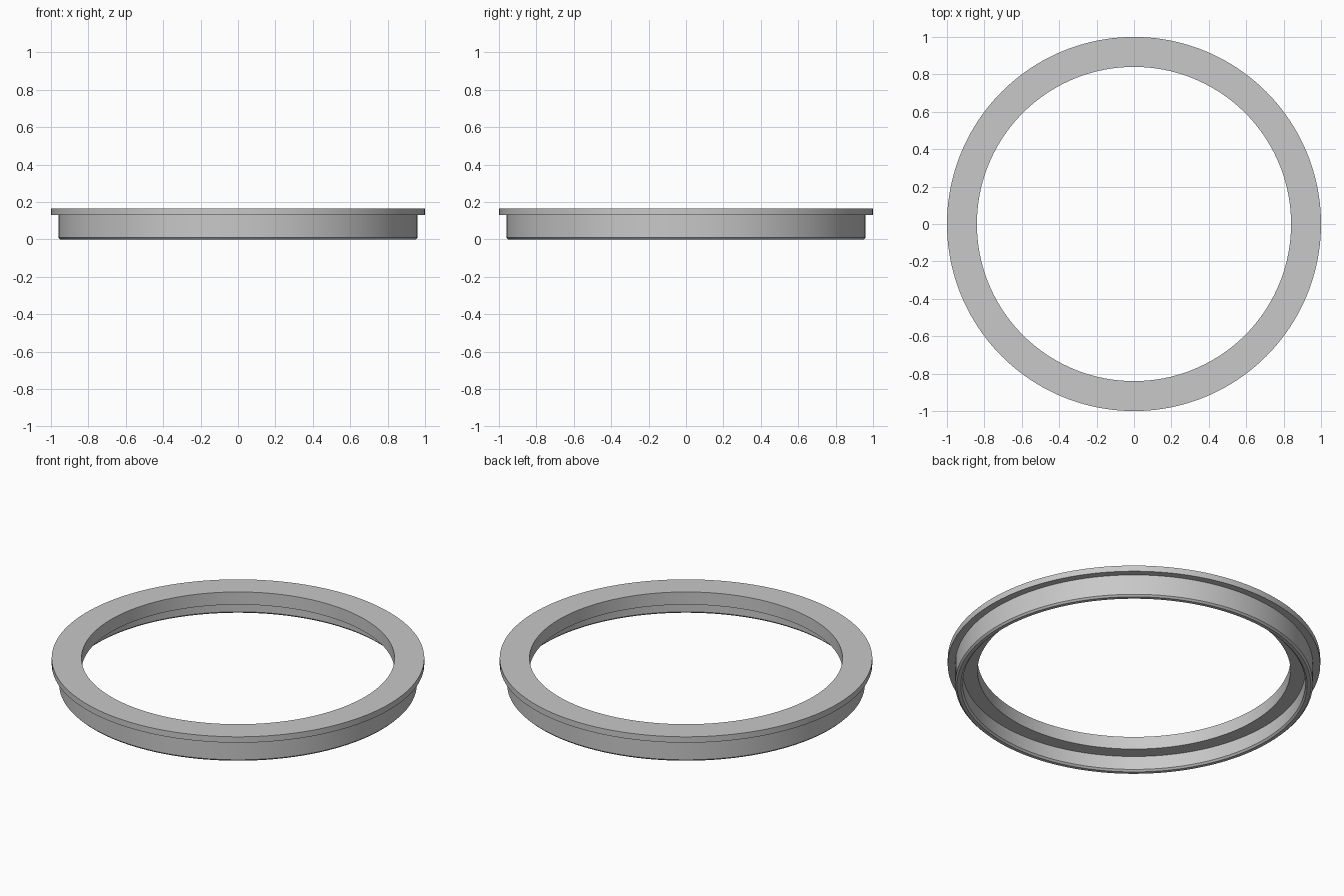
import bpy
import bmesh
import math

SEGMENTS = 160

cube = bpy.data.objects.get("Cube")
if cube:
    bpy.data.objects.remove(cube, do_unlink=True)

grey = bpy.data.materials.new("plain grey")
grey.use_nodes = True
grey.diffuse_color = (0.58, 0.58, 0.58, 1)
grey.node_tree.nodes["Principled BSDF"].inputs["Base Color"].default_value = grey.diffuse_color


def lathe(name, profile, material):
    """Revolve a closed (radius, height) profile around the z axis."""
    bm = bmesh.new()
    rings = []
    for i in range(SEGMENTS):
        a = math.tau * i / SEGMENTS
        rings.append([bm.verts.new((r * math.cos(a), r * math.sin(a), z)) for r, z in profile])
    for i, ring in enumerate(rings):
        following = rings[(i + 1) % SEGMENTS]
        for j in range(len(profile)):
            k = (j + 1) % len(profile)
            bm.faces.new((ring[j], following[j], following[k], ring[k]))
    bmesh.ops.recalc_face_normals(bm, faces=bm.faces)
    mesh = bpy.data.meshes.new(name)
    bm.to_mesh(mesh)
    bm.free()
    mesh.materials.append(material)
    obj = bpy.data.objects.new(name, mesh)
    bpy.context.collection.objects.link(obj)
    bpy.ops.object.select_all(action="DESELECT")
    obj.select_set(True)
    bpy.context.view_layer.objects.active = obj
    bpy.ops.object.shade_smooth_by_angle(angle=math.radians(25))
    return obj


# Flanged ring: chamfered skirt, overhanging top flange, inner lip with a ledge below
ring_profile = [
    (0.93, 0), (0.95, 0), (0.96, 0.01),         # chamfered bottom rim
    (0.96, 0.13), (1, 0.13), (1, 0.165),        # outer wall and flange
    (0.84, 0.165), (0.84, 0.09),                # top face and inner lip
    (0.92, 0.09), (0.92, 0.01),                 # ledge and inner wall
]
lathe("flanged_ring", ring_profile, grey)
